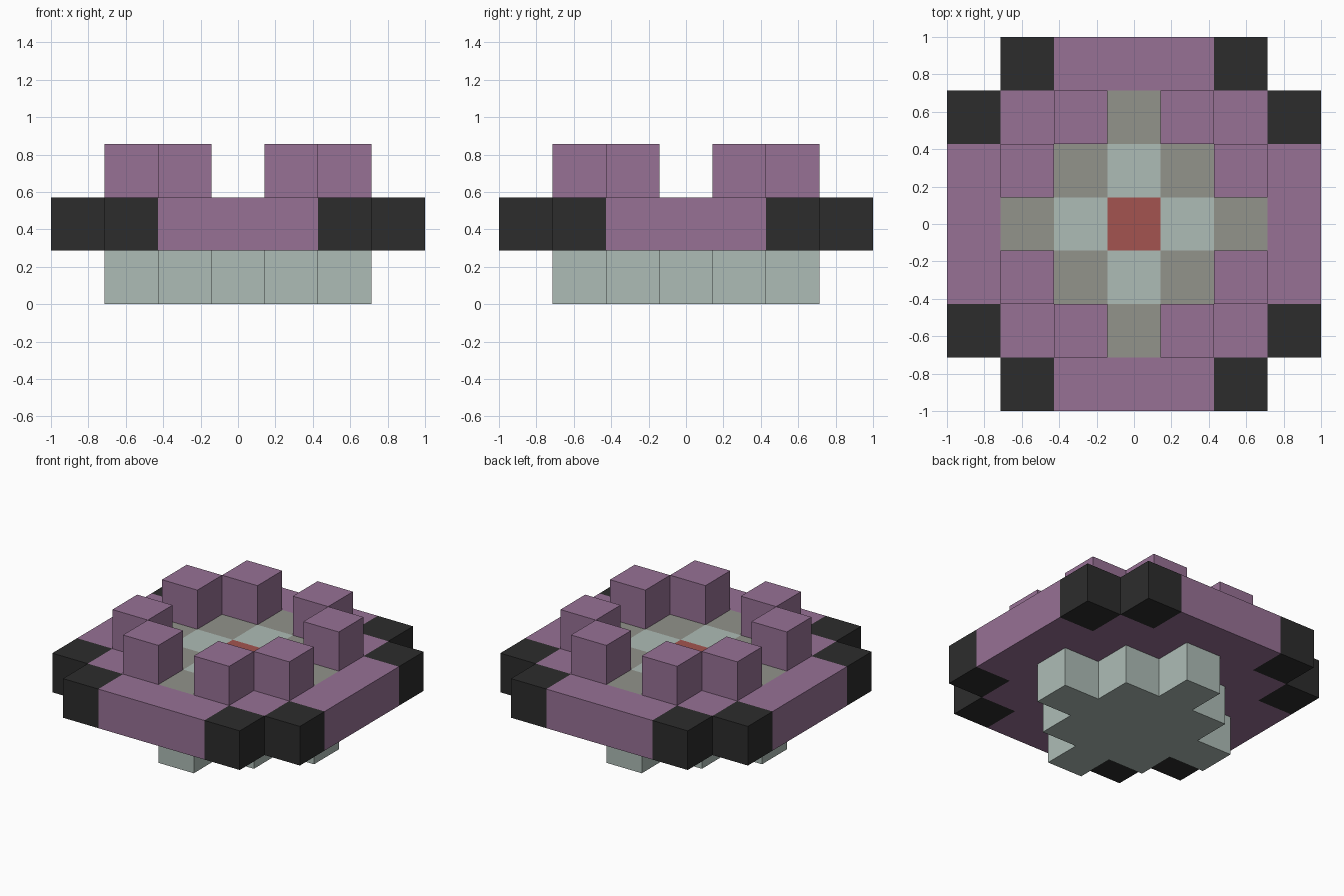
import bpy
import bmesh
from mathutils import Vector

cube = bpy.data.objects.get("Cube")
if cube:
    bpy.data.objects.remove(cube, do_unlink=True)

UNIT = 2 / 7   # edge of one block, seven blocks across
SIDES = [Vector(d) for d in ((1, 0, 0), (-1, 0, 0), (0, 1, 0),
                             (0, -1, 0), (0, 0, 1), (0, 0, -1))]


def material(name, rgb):
    """Flat material from display RGB values, stored as linear."""
    linear = [((c / 255 + 0.055) / 1.055) ** 2.4 for c in rgb]
    mat = bpy.data.materials.new(name)
    mat.use_nodes = True
    mat.diffuse_color = (*linear, 1)
    bsdf = mat.node_tree.nodes["Principled BSDF"]
    bsdf.inputs["Base Color"].default_value = (*linear, 1)
    bsdf.inputs["Roughness"].default_value = 0.9
    return mat


def block_part(name, layer, mat, rule):
    """Closed shell around every block of a layer that meets the rule."""
    cells = {(x, y) for x in range(-3, 4) for y in range(-3, 4)
             if rule(abs(x), abs(y))}
    bm = bmesh.new()
    for x, y in cells:
        centre = Vector((x, y, layer + 0.5))
        for side in SIDES:
            # Skip walls between neighbouring blocks of the same part
            if side.z == 0 and (x + side.x, y + side.y) in cells:
                continue
            u = Vector((side.y, side.z, side.x))
            v = side.cross(u)
            corners = [centre + (side + a * u + b * v) / 2
                       for a, b in ((-1, -1), (1, -1), (1, 1), (-1, 1))]
            bm.faces.new([bm.verts.new(c * UNIT) for c in corners])
    bmesh.ops.remove_doubles(bm, verts=bm.verts, dist=UNIT / 100)
    mesh = bpy.data.meshes.new(name)
    bm.to_mesh(mesh)
    bm.free()
    mesh.materials.append(mat)
    obj = bpy.data.objects.new(name, mesh)
    bpy.context.collection.objects.link(obj)
    return obj


purple = material("purple", (151, 113, 149))
black = material("black", (44, 44, 44))
pale = material("pale grey green", (174, 188, 182))
stone = material("stone grey", (146, 147, 139))
red = material("red", (163, 84, 80))

# Stepped diamond foot
block_part("base", 0, pale, lambda x, y: x + y <= 2)

# Main slab, with dark blocks either side of each missing corner
block_part("slab", 1, purple, lambda x, y: x + y > 2 and x + y < 5 or x == y == 2)
block_part("corner_blocks", 1, black, lambda x, y: x + y == 5)

# Inlaid floor, level with the slab
block_part("floor_ring", 1, stone, lambda x, y: x + y == 2)
block_part("floor_cross", 1, pale, lambda x, y: x + y == 1)
block_part("floor_centre", 1, red, lambda x, y: x + y == 0)

# Raised ring of eight blocks
block_part("raised_blocks", 2, purple, lambda x, y: {x, y} == {1, 2})
